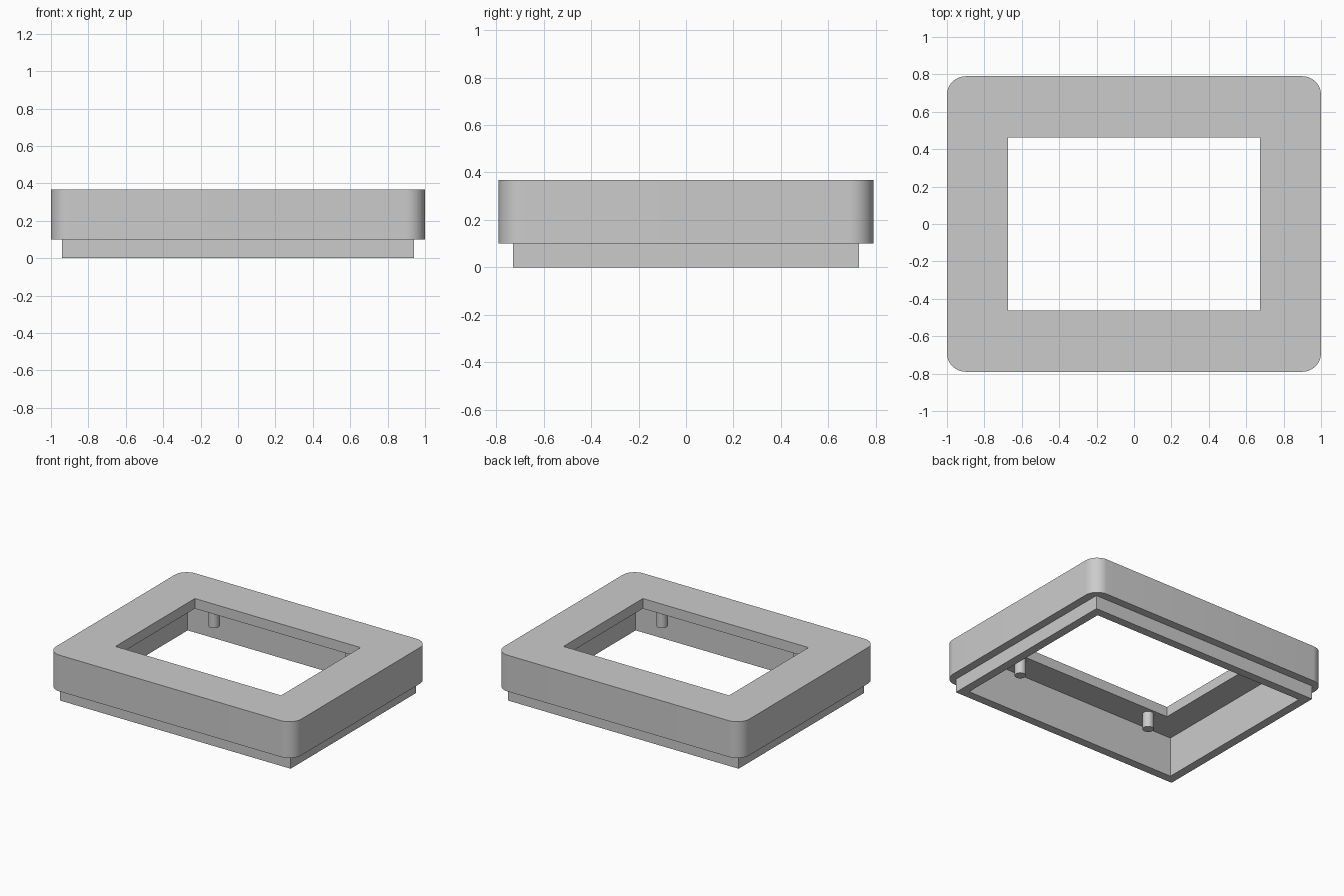
import bpy
import bmesh
import math

default = bpy.data.objects.get("Cube")
if default:
    bpy.data.objects.remove(default, do_unlink=True)

# Main dimensions
HEIGHT = 0.367
STEP_Z = 0.10
CEILING_Z = 0.293
PEG_BOTTOM = 0.177

grey = bpy.data.materials.new("light grey")
grey.use_nodes = True
colour = (0.6, 0.6, 0.6, 1.0)
grey.diffuse_color = colour
grey.node_tree.nodes["Principled BSDF"].inputs["Base Color"].default_value = colour


def finish(name, bm):
    mesh = bpy.data.meshes.new(name)
    bm.to_mesh(mesh)
    bm.free()
    mesh.materials.append(grey)
    obj = bpy.data.objects.new(name, mesh)
    bpy.context.collection.objects.link(obj)
    return obj


def activate(obj):
    bpy.ops.object.select_all(action='DESELECT')
    obj.select_set(True)
    bpy.context.view_layer.objects.active = obj


def box(name, half_x, half_y, z0, z1, radius=0):
    """Centred box, optionally with rounded vertical corners."""
    bm = bmesh.new()
    bmesh.ops.create_cube(bm, size=2)
    for v in bm.verts:
        v.co.x *= half_x
        v.co.y *= half_y
        v.co.z = z1 if v.co.z > 0 else z0
    if radius:
        upright = [e for e in bm.edges
                   if abs(e.verts[0].co.z - e.verts[1].co.z) > 0.01]
        bmesh.ops.bevel(bm, geom=upright, offset=radius, segments=12,
                        profile=0.5, affect='EDGES')
    return finish(name, bm)


def combine(target, tool, operation):
    mod = target.modifiers.new(operation.lower(), 'BOOLEAN')
    mod.operation = operation
    mod.solver = 'EXACT'
    mod.object = tool
    activate(target)
    bpy.ops.object.modifier_apply(modifier=mod.name)
    bpy.data.objects.remove(tool, do_unlink=True)


# Frame: rounded rim, square lower lip, hollow underside and window
frame = box("frame", 1.0, 0.79, STEP_Z, HEIGHT, radius=0.1)
combine(frame, box("lip", 0.94, 0.73, 0, 0.2), 'UNION')
combine(frame, box("cavity_cutter", 0.877, 0.667, -0.1, CEILING_Z), 'DIFFERENCE')
combine(frame, box("window_cutter", 0.675, 0.462, 0.2, 0.5), 'DIFFERENCE')
activate(frame)
bpy.ops.object.shade_smooth_by_angle(angle=math.radians(30))

# Four mounting pegs hanging from the underside of the top plate
for y_name, sy in (("front", -1), ("back", 1)):
    for x_name, sx in (("right", -1), ("left", 1)):
        bm = bmesh.new()
        top = CEILING_Z + 0.01
        bmesh.ops.create_cone(bm, cap_ends=True, segments=32, radius1=0.038,
                              radius2=0.038, depth=top - PEG_BOTTOM)
        bmesh.ops.translate(bm, verts=bm.verts,
                            vec=(sx * 0.557, sy * 0.517, (top + PEG_BOTTOM) / 2))
        peg = finish(f"{y_name}_{x_name}_peg", bm)
        activate(peg)
        bpy.ops.object.shade_smooth_by_angle(angle=math.radians(30))
